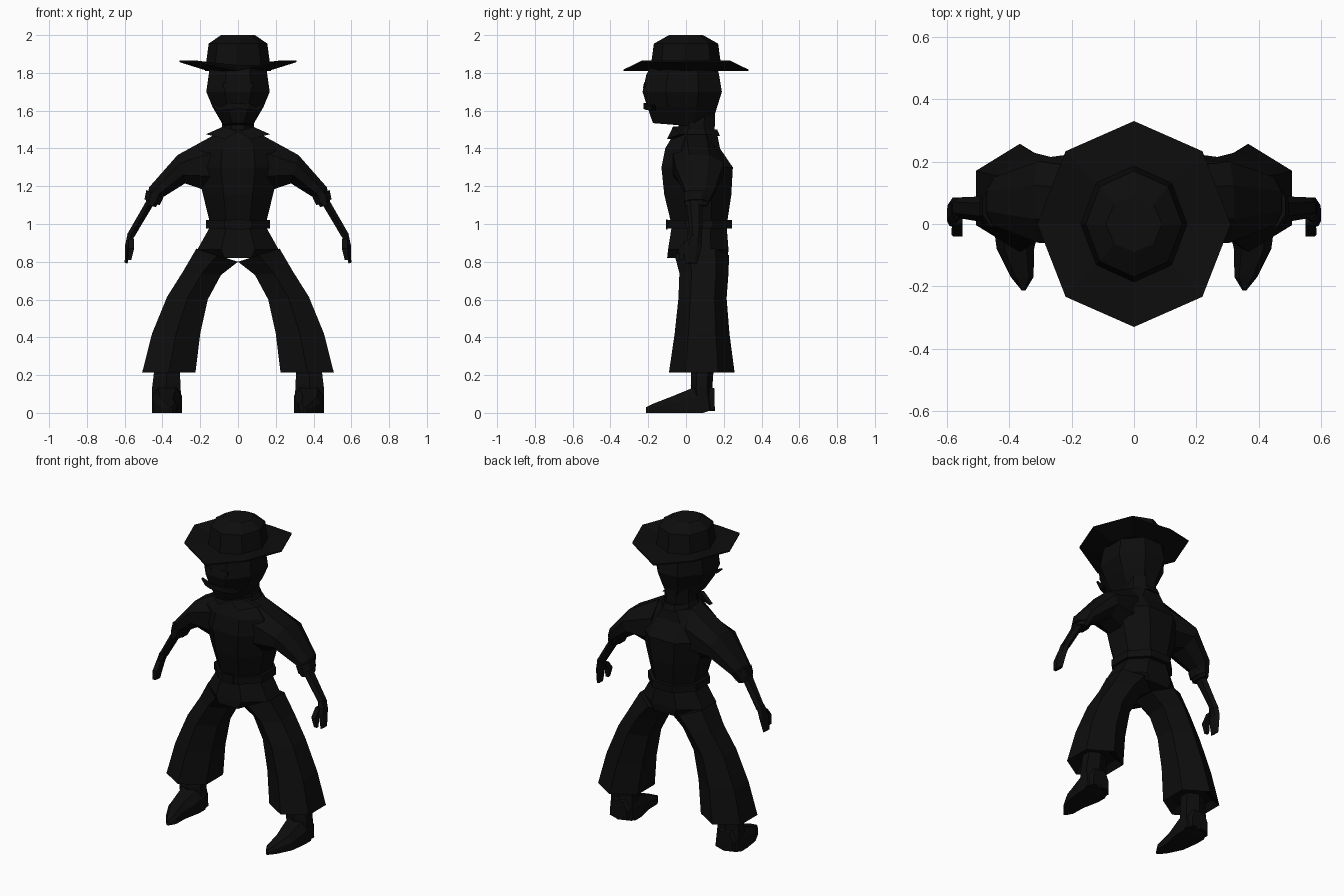
import bpy
import bmesh
from math import sin, cos, pi

cube = bpy.data.objects.get("Cube")
if cube:
    bpy.data.objects.remove(cube)

black = bpy.data.materials.new("near_black")
colour = (0.004, 0.004, 0.004, 1)
black.diffuse_color = colour
black.use_nodes = True
black.node_tree.nodes["Principled BSDF"].inputs["Base Color"].default_value = colour


def loft(name, rings, side=1):
    """Skin a list of equal-length point rings and cap both ends."""
    bm = bmesh.new()
    loops = [[bm.verts.new((x * side, y, z)) for x, y, z in r] for r in rings]
    n = len(rings[0])
    for a, b in zip(loops, loops[1:]):
        for i in range(n):
            j = (i + 1) % n
            bm.faces.new((a[i], a[j], b[j], b[i]))
    bm.faces.new(loops[0])
    bm.faces.new(loops[-1])
    bmesh.ops.recalc_face_normals(bm, faces=bm.faces)
    mesh = bpy.data.meshes.new(name)
    bm.to_mesh(mesh)
    bm.free()
    mesh.materials.append(black)
    obj = bpy.data.objects.new(name, mesh)
    bpy.context.collection.objects.link(obj)
    return obj


def ring(ax, az, bx, bz, y0, y1, n=8, pointed=False):
    """Oval section from inner point a to outer point b, between y0 and y1."""
    phase = 0 if pointed else pi / n
    kx = 1 if pointed else 1 / cos(pi / n)
    ky = 1 if pointed or n % 4 == 2 else kx
    pts = []
    for i in range(n):
        t = 2 * pi * i / n + phase
        c, s = cos(t) * kx / 2, sin(t) * ky / 2
        pts.append(((ax + bx) / 2 + (bx - ax) * c, (y0 + y1) / 2 + (y1 - y0) * s,
                    (az + bz) / 2 + (bz - az) * c))
    return pts


def level(z, half, y0, y1, **kw):
    return ring(-half, z, half, z, y0, y1, **kw)


def plate(name, outline, thickness, side=1):
    return loft(name, [outline, [(x, y + thickness, z) for x, y, z in outline]], side)


def both(build, name, *args):
    for label, side in (("left", 1), ("right", -1)):
        build(f"{label}_{name}", *args, side)


# Head, neck and collar
loft("head", [level(1.83, .15, -.19, .165), level(1.79, .155, -.21, .175),
              level(1.70, .168, -.23, .19), level(1.62, .135, -.205, .165),
              [(x, y, z - .08 * y) for x, y, z in level(1.52, .075, -.175, .13)]])
loft("neck", [level(1.45, .085, -.04, .15), level(1.60, .085, -.04, .155)])
loft("collar", [level(1.465, .10, -.07, .18), level(1.50, .085, -.055, .165)])
both(plate, "collar_flap", [(0, -.08, 1.49), (.08, -.07, 1.515),
                            (.17, -.03, 1.475), (.07, -.10, 1.45)], .03)

# Face details
both(loft, "moustache", [ring(0, 1.61, 0, 1.64, -.225, -.195, 4),
                         ring(.05, 1.605, .06, 1.635, -.215, -.185, 4),
                         ring(.105, 1.60, .10, 1.62, -.185, -.16, 4),
                         ring(.14, 1.632, .135, 1.638, -.175, -.168, 4)])
both(plate, "eye", [(.035, -.228, 1.72), (.08, -.223, 1.72),
                    (.08, -.220, 1.745), (.035, -.222, 1.75)], .008)

# Hat with upturned sides
loft("hat_crown", [level(1.81, .175, -.19, .19, pointed=True),
                   level(1.955, .155, -.17, .17, pointed=True),
                   level(2.0, .09, -.09, .09, pointed=True)])
edge = []
for i in range(8):
    t = i * pi / 4
    edge.append((.31 * cos(t), .33 * sin(t), 1.81 if i in (2, 6) else 1.857))
loft("hat_brim", [level(1.81, .16, -.17, .17, pointed=True), edge,
                  [(x, y, z + .008) for x, y, z in edge],
                  level(1.84, .16, -.17, .17, pointed=True)])

# Shirt
loft("torso", [level(.99, .145, -.075, .215), level(1.155, .185, -.115, .24),
               level(1.30, .22, -.13, .248), level(1.40, .20, -.11, .18),
               level(1.475, .12, -.065, .165)])
both(loft, "sleeve", [ring(.12, 1.16, .12, 1.475, -.07, .18),
                      ring(.28, 1.215, .32, 1.365, -.06, .20),
                      ring(.40, 1.14, .47, 1.195, -.005, .15),
                      ring(.435, 1.09, .492, 1.10, -.005, .11)])
both(loft, "cuff", [ring(.395, 1.14, .485, 1.18, -.01, .125),
                    ring(.415, 1.10, .495, 1.13, -.01, .12)])

# Arms and hands
both(loft, "forearm", [ring(.425, 1.14, .475, 1.14, .0, .09, 6),
                       ring(.55, .93, .587, .945, .02, .085, 6)])
both(loft, "hand", [ring(.545, .95, .583, .955, .015, .085, 6),
                    ring(.565, .89, .597, .89, -.01, .085, 6),
                    ring(.585, .79, .60, .795, -.005, .06, 6)])
both(loft, "thumb", [ring(.55, .92, .58, .92, .0, .04, 4),
                     ring(.55, .87, .58, .87, -.04, -.005, 4),
                     ring(.565, .81, .585, .81, -.035, -.015, 4)])

# Belt and buckle
loft("belt", [level(.975, .17, -.10, .243), level(1.02, .17, -.10, .243)])
plate("buckle", [(-.04, -.107, .972), (.04, -.107, .972),
                 (.04, -.107, 1.025), (-.04, -.107, 1.025)], .009)

# Trousers: hips end in a shallow point, legs bow outwards to wide hems
loft("hips", [level(.99, .145, -.075, .215), level(.865, .215, -.095, .225),
              [(x, y, .795 + abs(x) * .35) for x, y, z in level(.8, .17, -.10, .22)]])
legs = [(0, .80, .22, .87, -.06, .228), (.09, .73, .29, .75, -.035, .225),
        (.16, .60, .375, .615, -.04, .215), (.20, .42, .455, .42, -.06, .23),
        (.225, .215, .507, .215, -.09, .257), (.26, .25, .47, .25, -.03, .20)]
both(loft, "trouser_leg", [ring(*s, n=6) for s in legs])

# Boots
both(loft, "boot_shaft", [ring(.31, .28, .437, .28, .03, .15, 6),
                          ring(.305, .16, .455, .13, .025, .14, 6),
                          ring(.298, .01, .455, .01, .04, .155, 6)])


def shoe_section(y, x0, x1, top, base=0):
    m = (x1 - x0) * .2
    return [(x0, y, base), (x1, y, base), (x1, y, top * .6),
            (x1 - m, y, top), (x0 + m, y, top), (x0, y, top * .6)]


both(loft, "boot_foot", [shoe_section(.15, .32, .435, .13, .02),
                         shoe_section(.09, .297, .455, .15),
                         shoe_section(.03, .297, .455, .13),
                         shoe_section(-.08, .32, .44, .085),
                         shoe_section(-.17, .322, .395, .05),
                         shoe_section(-.213, .348, .36, .03)])
